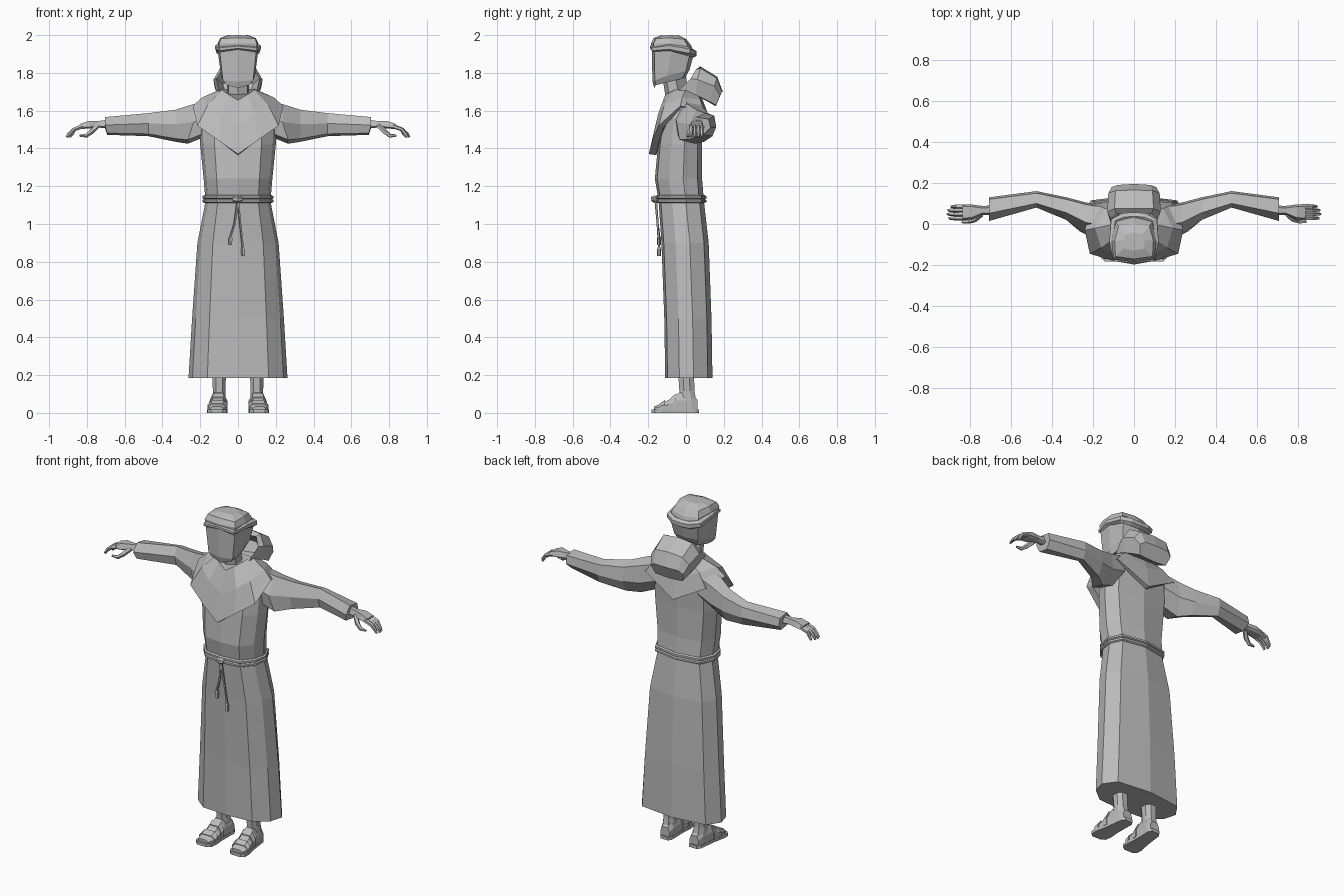
import bpy, bmesh, math
from mathutils import Vector

grey = bpy.data.materials.new("plain grey")
grey.diffuse_color = (0.5, 0.5, 0.5, 1)


def loft(name, rings, closed=False):
    """Skin a list of equal-length point rings, capping both ends unless closed."""
    bm = bmesh.new()
    vs = [[bm.verts.new(p) for p in r] for r in rings]
    n, k = len(rings[0]), len(rings)
    for i in range(k if closed else k - 1):
        a, b = vs[i], vs[(i + 1) % k]
        for j in range(n):
            bm.faces.new((a[j], a[(j + 1) % n], b[(j + 1) % n], b[j]))
    if not closed:
        bm.faces.new(vs[0])
        bm.faces.new(vs[-1])
    bmesh.ops.recalc_face_normals(bm, faces=bm.faces)
    me = bpy.data.meshes.new(name)
    bm.to_mesh(me)
    bm.free()
    me.materials.append(grey)
    ob = bpy.data.objects.new(name, me)
    bpy.context.collection.objects.link(ob)
    return ob


def sym(half):
    """Complete a half ring (front centre to back centre) across x = 0."""
    return half + [(-x, y, z) for x, y, z in reversed(half[1:-1])]


def tube(name, pts, radii, sides=6, closed=False, ref=(0, 0, 1)):
    pts = [Vector(p) for p in pts]
    n, rings = len(pts), []
    for i, p in enumerate(pts):
        a = pts[(i - 1) % n] if closed or i else p
        b = pts[(i + 1) % n] if closed or i < n - 1 else p
        t = (b - a).normalized()
        u = t.cross(Vector(ref)).normalized()
        v = u.cross(t)
        r = radii[i] if isinstance(radii, list) else radii
        angs = [2 * math.pi * (j + .5) / sides for j in range(sides)]
        rings.append([p + (u * math.cos(w) + v * math.sin(w)) * r for w in angs])
    return loft(name, rings, closed)


def body_ring(z, w, yf, yb):
    """Robe cross-section: faceted front and back with bevelled sides."""
    d = yb - yf
    return sym([(0, yf, z), (w * .62, yf + d * .05, z), (w * .92, yf + d * .3, z),
                (w, yf + d * .6, z), (w * .8, yf + d * .9, z), (0, yb, z)])


# robe skirt and body
loft("robe", [body_ring(*r) for r in (
    (.185, .262, -.11, .14), (.5, .243, -.115, .135), (.9, .215, -.13, .12),
    (1.12, .172, -.145, .095), (1.24, .182, -.165, .085), (1.42, .2, -.148, .085),
    (1.56, .205, -.13, .09), (1.64, .17, -.11, .085), (1.69, .08, -.09, .06))])

# rope belt, knot and hanging cords
for i, z in enumerate((1.122, 1.142)):
    ring = body_ring(z, .178, -.152, .098)
    tube(f"belt_{i}", ring, .011, closed=True)
tube("belt_knot", [(-.025, -.16, 1.13), (0, -.168, 1.132), (.02, -.16, 1.13)], [.012, .02, .012])
for nm, x, z in (("cord_short", -.04, .89), ("cord_long", .028, .83)):
    tube(nm, [(0, -.16, 1.125), (x * .45, -.15, 1.0), (x * .92, -.143, z + .05),
              (x * .96, -.143, z + .035), (x, -.143, z)],
         [.007, .006, .006, .011, .01], sides=5, ref=(0, 1, 0))

# shoulder cape with pointed front and back
hem = [(0, -.197, 1.37), (.1, -.18, 1.44), (.215, -.145, 1.52),
       (.24, -.03, 1.625), (.2, .1, 1.59), (0, .125, 1.48)]
loft("cape", [sym(r) for r in (
    [(0, -.12, 1.655), (.05, -.11, 1.685), (.085, -.06, 1.71),
     (.09, 0, 1.715), (.07, .06, 1.69), (0, .08, 1.68)],
    [(0, -.16, 1.53), (.09, -.148, 1.58), (.16, -.115, 1.63),
     (.19, -.02, 1.67), (.14, .075, 1.66), (0, .11, 1.6)],
    hem, [(x * .9, y * .8, z - .005) for x, y, z in hem],
    [(x * .4, y * .3, 1.63) for x, y, z in hem])])

# lowered hood, hollow at the front
loft("hood", [sym(r) for r in (
    [(0, .09, 1.76), (.06, .09, 1.76), (.08, .08, 1.74), (.07, .06, 1.71), (0, .06, 1.7)],
    [(0, .05, 1.805), (.085, .05, 1.815), (.115, .025, 1.77), (.1, -.04, 1.705), (0, 0, 1.685)],
    [(0, .075, 1.835), (.095, .075, 1.825), (.13, .06, 1.765), (.11, .05, 1.685), (0, .05, 1.68)],
    [(0, .165, 1.78), (.09, .163, 1.772), (.125, .15, 1.73), (.1, .12, 1.65), (0, .12, 1.645)],
    [(0, .195, 1.7), (.08, .19, 1.7), (.108, .18, 1.68), (.09, .16, 1.628), (0, .16, 1.622)])])

# neck and head
loft("neck", [sym([(0, -.12 + s, z), (.05, -.1 + s, z), (.058, -.05 + s, z), (0, .005 + s, z)])
              for z, s in ((1.62, .02), (1.78, -.005))])
loft("head", [sym(r) for r in (
    [(0, -.168, 1.72), (.06, -.16, 1.735), (.075, -.1, 1.75), (.062, -.02, 1.77), (0, -.005, 1.775)],
    [(0, -.178, 1.755), (.08, -.165, 1.76), (.09, -.1, 1.785), (.078, 0, 1.81), (0, .018, 1.815)],
    [(0, -.18, 1.92), (.095, -.167, 1.9), (.105, -.08, 1.9), (.092, .02, 1.9), (0, .042, 1.9)],
    [(0, -.185, 1.955), (.1, -.172, 1.955), (.108, -.08, 1.955), (.088, .008, 1.945), (0, .028, 1.945)],
    [(0, -.17, 1.985), (.09, -.158, 1.982), (.094, -.08, 1.985), (.075, -.01, 1.978), (0, 0, 1.98)],
    [(0, -.13, 2), (.05, -.12, 1.998), (.05, -.08, 2), (.04, -.05, 1.998), (0, -.04, 2)])])

# hair ring, thicker at the back
tube("hair_ring", sym([(0, -.18, 1.936), (.092, -.172, 1.925), (.104, -.09, 1.935),
                       (.094, .012, 1.915), (.05, .034, 1.905), (0, .036, 1.902)]),
     [.012, .014, .019, .023, .023, .023, .023, .023, .019, .014], closed=True)

for s, side in ((1, "left"), (-1, "right")):
    # sleeve: x, front y, back y, low z, high z, slant of the underside
    rings = []
    for x, yf, yb, zb, zt, sl in (
            (.14, -.06, .09, 1.46, 1.66, .04), (.235, -.05, .105, 1.425, 1.635, .03),
            (.33, .02, .13, 1.435, 1.605, 0), (.475, .08, .16, 1.465, 1.587, 0),
            (.705, .015, .13, 1.472, 1.566, -.012)):
        m, h = (yf + yb) / 2, zt - zb
        rings.append([(s * px, y, z) for px, y, z in (
            (x, m - .02, zt), (x, yb - .01, zt - h * .12), (x, yb, zb + h * .4),
            (x + sl, m + .02, zb), (x + sl, yf + .015, zb + h * .1), (x, yf, zb + h * .55))])
    loft(f"{side}_sleeve", rings)

    # wrist and palm
    rings = []
    for x, yf, yb, zb, zt in ((.69, .045, .09, 1.508, 1.552), (.74, .043, .088, 1.51, 1.545),
                              (.79, .022, .095, 1.506, 1.545), (.835, .018, .096, 1.502, 1.53)):
        rings.append([(s * x, yf, zb + .008), (s * x, yf + .01, zt), (s * x, yb - .01, zt),
                      (s * x, yb, zb + .008), (s * x, yb - .012, zb), (s * x, yf + .012, zb)])
    loft(f"{side}_palm", rings)
    # curled fingers and thumb
    for i, (y, L) in enumerate(((.028, .9), (.048, .908), (.067, .904), (.085, .89))):
        tube(f"{side}_finger_{i}", [(s * .82, y, 1.518), (s * .865, y, 1.502),
                                    (s * (L - .012), y, 1.477), (s * L, y, 1.46)],
             [.012, .011, .009, .006], sides=5)
    tube(f"{side}_thumb", [(s * .745, .048, 1.52), (s * .775, .022, 1.49),
                           (s * .805, .012, 1.467), (s * .84, .01, 1.468)],
         [.014, .014, .011, .006], sides=5)

    # lower leg
    loft(f"{side}_leg", [[(s * (.1 + w * cx), c + d * cy, z) for cx, cy in (
        (-.5, -1), (.5, -1), (1, -.4), (1, .4), (.5, 1), (-.5, 1), (-1, .4), (-1, -.4))]
        for z, w, c, d in ((.06, .036, .01, .045), (.115, .033, .005, .04),
                           (.22, .037, 0, .042), (.4, .045, 0, .05))])

    # foot: y, half width, top height
    def foot_ring(y, w, z, lo=.014):
        cx = .1 - y * .07
        return [(s * (cx + a * w), y, lo + b * (z - lo)) for a, b in (
            (-1, 0), (1, 0), (1, .55), (.6, 1), (-.6, 1), (-1, .55))]
    foot = ((.06, .03, .07), (.03, .038, .105), (-.035, .04, .108),
            (-.09, .046, .07), (-.14, .049, .045), (-.17, .034, .034))
    loft(f"{side}_foot", [foot_ring(*f) for f in foot])

    # sandal sole and straps
    sole = [(.07, -.025), (.07, .025), (.05, .038), (-.06, .044), (-.13, .054), (-.165, .05),
            (-.182, .03), (-.182, -.03), (-.165, -.05), (-.13, -.054), (-.06, -.044), (.05, -.038)]
    loft(f"{side}_sole", [[(s * (.1 - y * .07 + x), y, z) for y, x in sole] for z in (0, .018)])
    for i, (y, w, z, e) in enumerate(((-.065, .048, .094, .012), (-.125, .053, .06, .013))):
        loft(f"{side}_strap_{i}", [foot_ring(y + e, w, z + .008), foot_ring(y - e, w, z - .01)])
